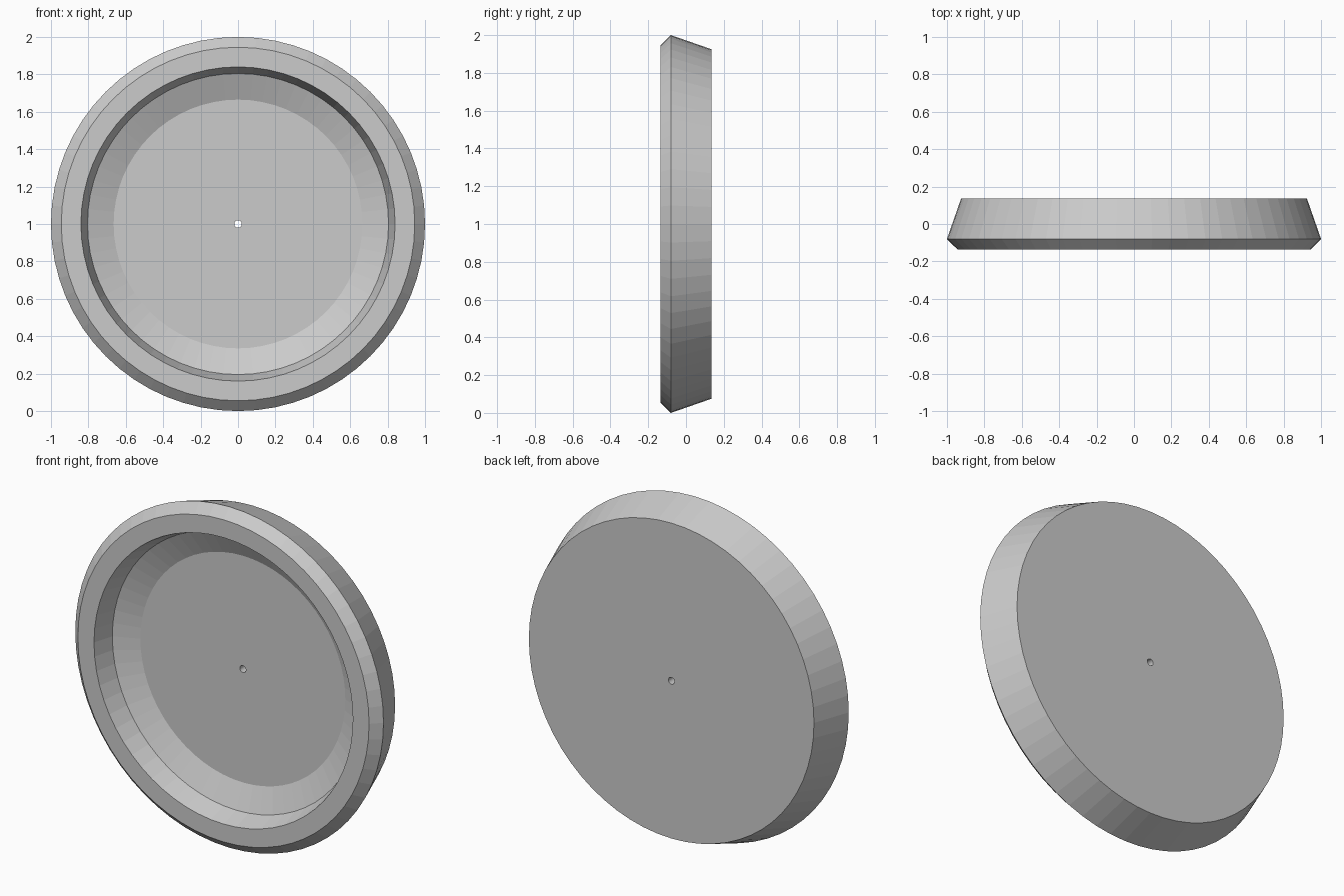
import bpy
import bmesh
from math import cos, sin, tau

if "Cube" in bpy.data.objects:
    bpy.data.objects.remove(bpy.data.objects["Cube"])

SIDES = 64

# Closed cross-section of the dish as (radius, y), turned about the y axis
PROFILE = [
    (0.02, 0.135), (0.925, 0.135),   # flat back
    (1.0, -0.08), (0.945, -0.135),   # tapered side and front bevel
    (0.84, -0.135),                  # flat rim
    (0.805, -0.015),                 # steep inner wall
    (0.665, 0.045), (0.02, 0.045),   # shallow slope and floor, with centre hole
]


def lathe(name, profile, centre_z):
    bm = bmesh.new()
    rings = []
    for r, y in profile:
        rings.append([bm.verts.new((r * cos(tau * i / SIDES), y,
                                    centre_z + r * sin(tau * i / SIDES)))
                      for i in range(SIDES)])
    for k, a in enumerate(rings):
        b = rings[(k + 1) % len(rings)]
        for i in range(SIDES):
            j = (i + 1) % SIDES
            bm.faces.new((a[i], a[j], b[j], b[i]))
    bmesh.ops.recalc_face_normals(bm, faces=bm.faces)
    mesh = bpy.data.meshes.new(name)
    bm.to_mesh(mesh)
    bm.free()
    obj = bpy.data.objects.new(name, mesh)
    bpy.context.collection.objects.link(obj)
    return obj


# Round dish standing on its edge
lathe("round_dish", PROFILE, 1.0)
